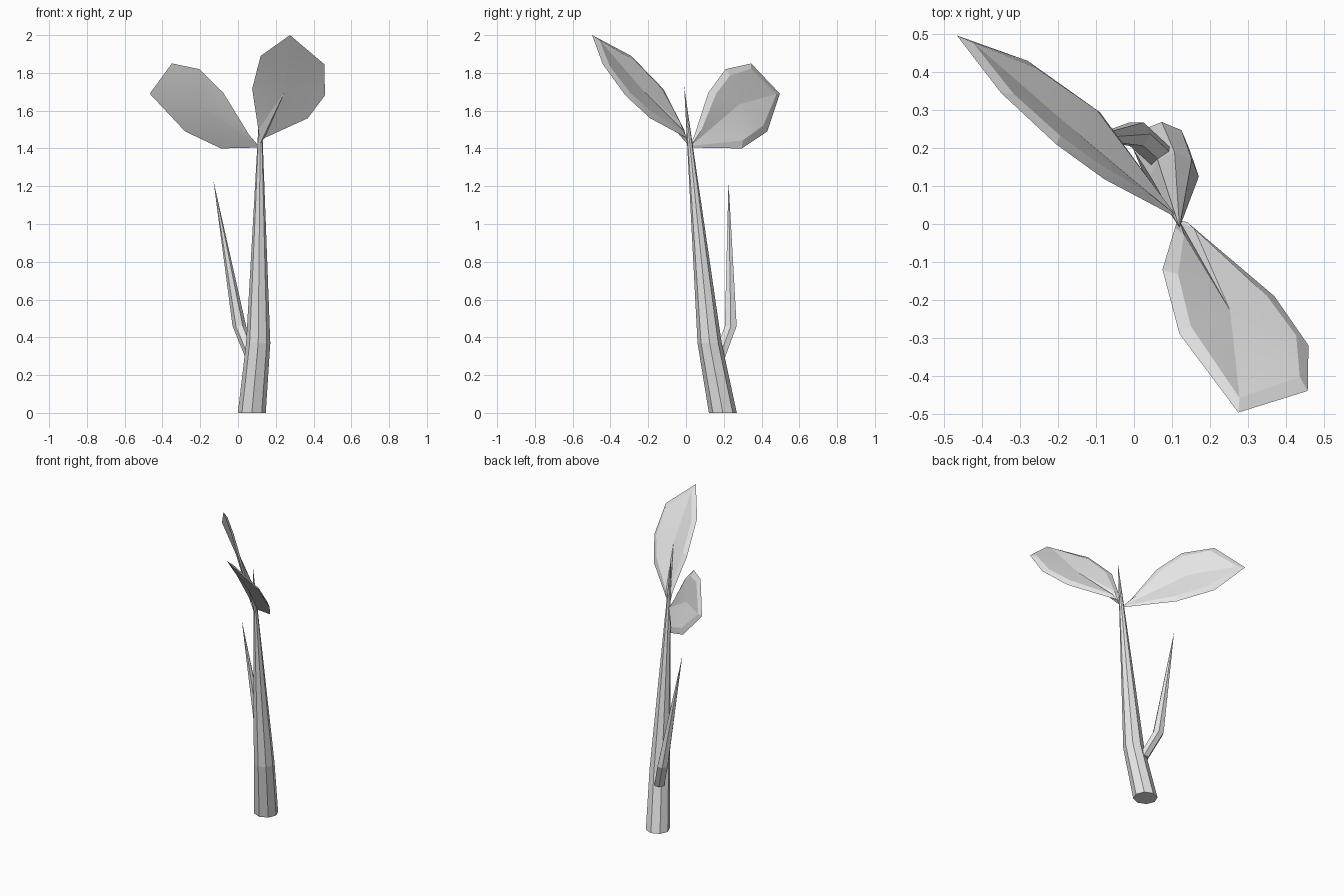
import bpy, bmesh, math
from mathutils import Vector

cube = bpy.data.objects.get("Cube")
if cube:
    bpy.data.objects.remove(cube)

# One pale grey material
grey = bpy.data.materials.new("pale_grey")
grey.use_nodes = True
tone = (0.8, 0.8, 0.8, 1)
grey.diffuse_color = tone
shader = grey.node_tree.nodes["Principled BSDF"]
shader.inputs["Base Color"].default_value = tone
shader.inputs["Roughness"].default_value = 0.8


def finish(name, bm):
    bmesh.ops.recalc_face_normals(bm, faces=bm.faces)
    mesh = bpy.data.meshes.new(name)
    bm.to_mesh(mesh)
    bm.free()
    mesh.materials.append(grey)
    obj = bpy.data.objects.new(name, mesh)
    bpy.context.collection.objects.link(obj)
    return obj


def ring_faces(bm, low, high):
    n = len(low)
    for i in range(n):
        j = (i + 1) % n
        bm.faces.new((low[i], low[j], high[j], high[i]))


def fan(bm, ring, centre):
    n = len(ring)
    for i in range(n):
        bm.faces.new((ring[i], ring[(i + 1) % n], centre))


def stalk(name, sides, sections, tip):
    """Tapering stalk through level rings (centre, radius), ending in a point."""
    bm = bmesh.new()
    rings = []
    for centre, radius in sections:
        ring = []
        for i in range(sides):
            a = math.tau * i / sides
            offset = Vector((math.cos(a), math.sin(a), 0)) * radius
            ring.append(bm.verts.new(Vector(centre) + offset))
        rings.append(ring)
    for low, high in zip(rings, rings[1:]):
        ring_faces(bm, low, high)
    bm.faces.new(rings[0])
    fan(bm, rings[-1], bm.verts.new(tip))
    return finish(name, bm)


def leaf(name, outline, up, rim=0.042, raised=0.014):
    """Thin blade: full outline below, inset and slightly raised face above."""
    bm = bmesh.new()
    pts = [Vector(p) for p in outline]
    up = Vector(up).normalized()
    mid = sum(pts[1:], Vector()) / (len(pts) - 1)
    low, high = [], []
    for k, p in enumerate(pts):
        inward = mid - p
        step = inward.normalized() * (rim if k else rim / 3)
        lift = raised if k else raised / 3
        low.append(bm.verts.new(p))
        high.append(bm.verts.new(p + step + up * lift))
    ring_faces(bm, low, high)
    # Shallow hollow along the middle of the blade
    fan(bm, low, bm.verts.new(mid - up * 0.006))
    fan(bm, high, bm.verts.new(mid + up * 0.006))
    return finish(name, bm)


# Main stem and side shoot
stalk("main_stem", 8,
      [((0.073, 0.195, 0), 0.074), ((0.107, 0.125, 0.37), 0.064)],
      (0.12, -0.01, 1.73))
stalk("side_shoot", 6,
      [((0.075, 0.175, 0.29), 0.035), ((0.007, 0.237, 0.46), 0.036)],
      (-0.13, 0.225, 1.23))

# Leaves: outline runs from the stalk end round the blade
front = leaf("front_leaf", [
    (0.115, 0.01, 1.42), (0.14, 0.005, 1.455), (0.37, -0.19, 1.56),
    (0.46, -0.32, 1.68), (0.458, -0.44, 1.845), (0.275, -0.497, 2.0),
    (0.12, -0.29, 1.89), (0.075, -0.12, 1.715), (0.108, -0.01, 1.5)],
    (0.43, 0.73, 0.53))
back = leaf("back_leaf", [
    (0.115, 0.015, 1.405), (-0.09, 0.295, 1.4), (-0.28, 0.43, 1.49),
    (-0.467, 0.497, 1.69), (-0.35, 0.345, 1.85), (-0.205, 0.21, 1.82),
    (-0.078, 0.118, 1.695), (0.06, 0.045, 1.47)],
    (0.69, 0.62, 0.36))

# Soft blades with a crisp rim
bpy.ops.object.select_all(action="DESELECT")
for blade in (front, back):
    blade.select_set(True)
bpy.context.view_layer.objects.active = front
bpy.ops.object.shade_smooth_by_angle(angle=math.radians(12))
